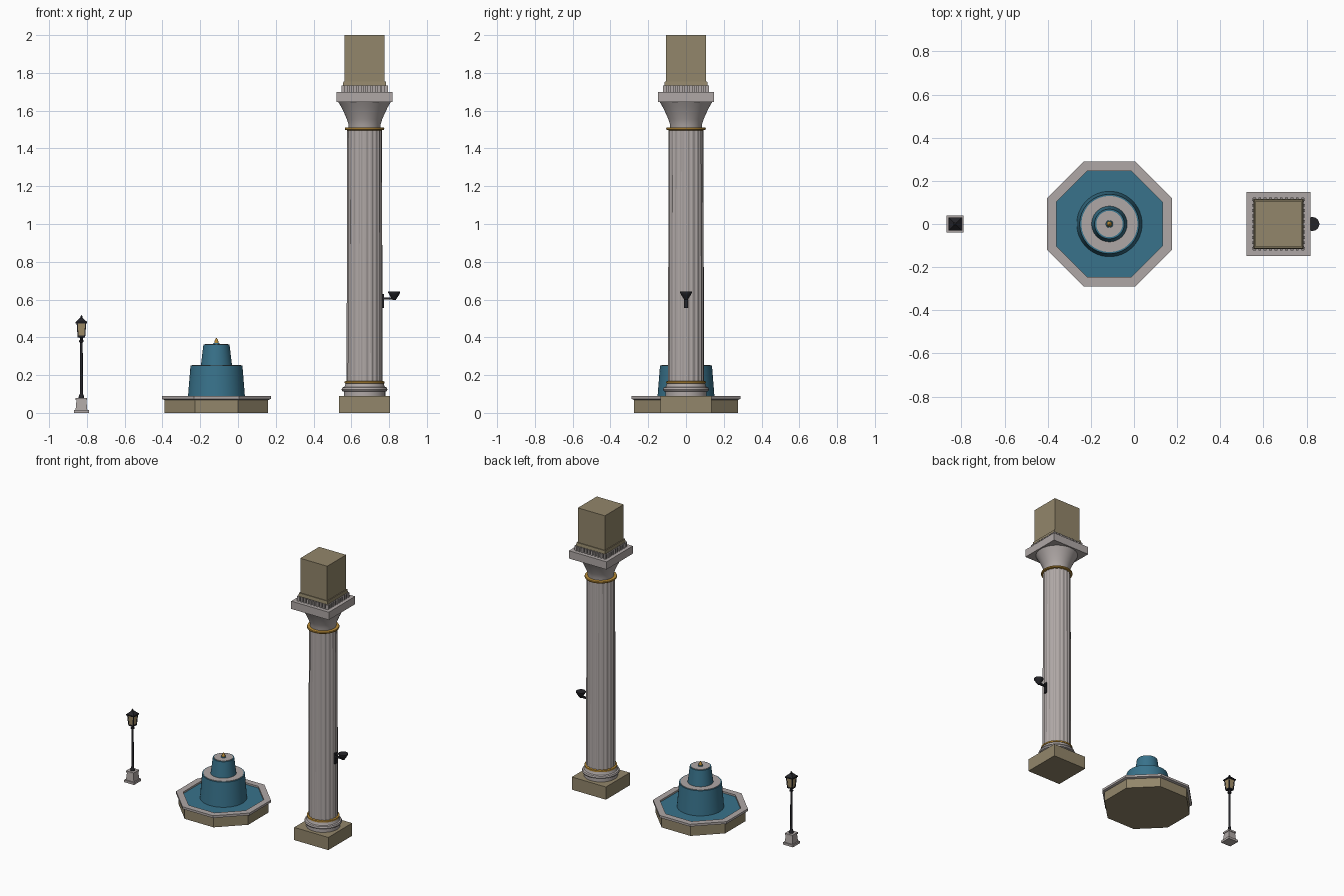
import bpy
import bmesh
from math import cos, sin, pi, radians
from mathutils import Vector

if "Cube" in bpy.data.objects:
    bpy.data.objects.remove(bpy.data.objects["Cube"])


def material(name, r, g, b):
    mat = bpy.data.materials.new(name)
    mat.use_nodes = True
    mat.diffuse_color = (r, g, b, 1)
    mat.node_tree.nodes["Principled BSDF"].inputs["Base Color"].default_value = (r, g, b, 1)
    return mat


MARBLE = material("grey marble", 0.43, 0.39, 0.38)
SANDSTONE = material("tan sandstone", 0.29, 0.24, 0.145)
GOLD = material("gold trim", 0.50, 0.27, 0.04)
WATER = material("blue water", 0.04, 0.17, 0.26)
IRON = material("black iron", 0.018, 0.018, 0.022)
GLASS = material("lantern glass", 0.36, 0.27, 0.14)


def finish(name, bm, mat):
    bmesh.ops.recalc_face_normals(bm, faces=bm.faces)
    mesh = bpy.data.meshes.new(name)
    bm.to_mesh(mesh)
    bm.free()
    mesh.materials.append(mat)
    mesh.shade_smooth()
    mesh.set_sharp_from_angle(angle=radians(30))
    obj = bpy.data.objects.new(name, mesh)
    bpy.context.collection.objects.link(obj)
    return obj


def lathe(name, mat, x, profile, sides=40, y=0, ring=False, flute=None):
    """Stack of polygons from (radius, z) pairs; few-sided ones are measured across flats."""
    bm = bmesh.new()
    grow = 1 / cos(pi / sides) if sides <= 8 else 1
    rows = []
    for r, z in profile:
        row = []
        for i in range(sides):
            a = 2 * pi * (i + 0.5) / sides
            k = r * grow * (flute(i) if flute else 1)
            row.append(bm.verts.new((x + k * cos(a), y + k * sin(a), z)))
        rows.append(row)
    pairs = list(zip(rows, rows[1:]))
    if ring:
        pairs.append((rows[-1], rows[0]))
    else:
        bm.faces.new(rows[0])
        bm.faces.new(rows[-1])
    for low, high in pairs:
        for i in range(sides):
            j = (i + 1) % sides
            bm.faces.new((low[i], low[j], high[j], high[i]))
    return finish(name, bm, mat)


def block(name, mat, x, half, z0, z1, top=None):
    return lathe(name, mat, x, [(half, z0), (top or half, z1)], sides=4)


def add_box(bm, centre, size):
    verts = bmesh.ops.create_cube(bm, size=1)["verts"]
    for v in verts:
        v.co = Vector(centre) + Vector([a * b for a, b in zip(v.co, size)])


# Column: plinth, moulded base, fluted shaft and flared capital
COL = 0.67
block("column_plinth", SANDSTONE, COL, 0.134, 0, 0.09)
lathe("column_base", MARBLE, COL, [
    (0.11, 0.088), (0.11, 0.112), (0.118, 0.115), (0.122, 0.124),
    (0.118, 0.134), (0.108, 0.138), (0.103, 0.148), (0.101, 0.16)])
lathe("lower_gold_ring", GOLD, COL, [
    (0.099, 0.155), (0.105, 0.157), (0.106, 0.162), (0.105, 0.167), (0.092, 0.169)])
lathe("column_shaft", MARBLE, COL, [(0.095, 0.155), (0.094, 0.8), (0.092, 1.505)],
      sides=80, flute=lambda i: (1, 1, 0.955, 0.955)[i % 4])
lathe("upper_gold_ring", GOLD, COL, [
    (0.092, 1.496), (0.103, 1.498), (0.105, 1.504), (0.103, 1.51), (0.085, 1.512)])
lathe("column_capital", MARBLE, COL, [
    (0.084, 1.505), (0.086, 1.53), (0.094, 1.555), (0.107, 1.585),
    (0.123, 1.618), (0.139, 1.645)])
block("capital_slab", MARBLE, COL, 0.148, 1.645, 1.70)

# Row of small teeth around the block on top
block("tooth_course", MARBLE, COL, 0.106, 1.70, 1.735)
bm = bmesh.new()
TEETH = 10
for i in range(TEETH):
    t = -0.112 + 0.224 * i / (TEETH - 1)
    for s in (-1, 1):
        add_box(bm, (COL + t, s * 0.113, 1.716), (0.013, 0.02, 0.032))
        add_box(bm, (COL + s * 0.113, t, 1.716), (0.02, 0.013, 0.032))
finish("teeth", bm, MARBLE)
block("top_moulding", SANDSTONE, COL, 0.115, 1.732, 1.755, top=0.112)
block("top_block", SANDSTONE, COL, 0.106, 1.755, 2.0)

# Wall lamp on the column's left side
bm = bmesh.new()
add_box(bm, (COL + 0.097, 0, 0.593), (0.012, 0.022, 0.075))
add_box(bm, (COL + 0.125, 0, 0.606), (0.06, 0.012, 0.012))
finish("wall_lamp_bracket", bm, IRON)
lathe("wall_lamp_bowl", IRON, COL + 0.157, [
    (0.008, 0.598), (0.014, 0.606), (0.024, 0.622), (0.032, 0.636), (0.032, 0.642)], sides=24)

# Fountain: octagonal basin, rim and pool
FOUNT = -0.114
lathe("basin_wall", SANDSTONE, FOUNT, [(0.274, 0), (0.274, 0.072)], sides=8)
lathe("basin_rim", MARBLE, FOUNT, [
    (0.274, 0.068), (0.289, 0.074), (0.289, 0.09), (0.246, 0.09), (0.246, 0.068)],
    sides=8, ring=True)
lathe("pool_water", WATER, FOUNT, [(0.246, 0.07), (0.246, 0.078)], sides=8)

# Two water-covered tiers with stone tops
for name, low, high, z0, z1 in (("lower", 0.152, 0.138, 0.076, 0.25),
                                ("upper", 0.083, 0.069, 0.25, 0.363)):
    lathe(name + "_tier_water", WATER, FOUNT, [(low, z0), (high, z1)])
    lathe(name + "_tier_top", MARBLE, FOUNT, [(high - 0.008, z1 - 0.004), (high - 0.008, z1 + 0.003)])
lathe("spout_water", WATER, FOUNT, [(0.018, 0.364), (0.016, 0.37)], sides=20)
lathe("spout", GOLD, FOUNT, [
    (0.011, 0.368), (0.012, 0.376), (0.007, 0.388), (0.001, 0.397)], sides=20)

# Street lamp: stone foot and iron post
LAMP = -0.829
block("lamp_foot", MARBLE, LAMP, 0.039, 0, 0.016)
block("lamp_pedestal", MARBLE, LAMP, 0.031, 0.016, 0.068, top=0.026)
block("lamp_pedestal_cap", MARBLE, LAMP, 0.03, 0.068, 0.08)
lathe("lamp_post", IRON, LAMP, [
    (0.015, 0.08), (0.014, 0.09), (0.009, 0.098), (0.008, 0.13), (0.007, 0.372),
    (0.012, 0.376), (0.012, 0.384), (0.007, 0.388), (0.009, 0.396), (0.016, 0.402)], sides=16)

# Lantern: tapered glass, corner bars, tray, roof and finial
block("lantern_tray", IRON, LAMP, 0.02, 0.4, 0.409)
block("lantern_glass", GLASS, LAMP, 0.018, 0.408, 0.476, top=0.023)
bm = bmesh.new()
for sx in (-1, 1):
    for sy in (-1, 1):
        verts = bmesh.ops.create_cube(bm, size=1)["verts"]
        for v in verts:
            h = v.co.z + 0.5
            offset = 0.0175 + 0.005 * h
            v.co = (LAMP + sx * offset + v.co.x * 0.006, sy * offset + v.co.y * 0.006, 0.406 + 0.07 * h)
finish("lantern_bars", bm, IRON)
block("lantern_eave", IRON, LAMP, 0.03, 0.474, 0.482)
block("lantern_roof", IRON, LAMP, 0.029, 0.482, 0.503, top=0.007)
lathe("lantern_finial", IRON, LAMP, [
    (0.005, 0.5), (0.007, 0.507), (0.004, 0.513), (0.001, 0.518)], sides=12)
